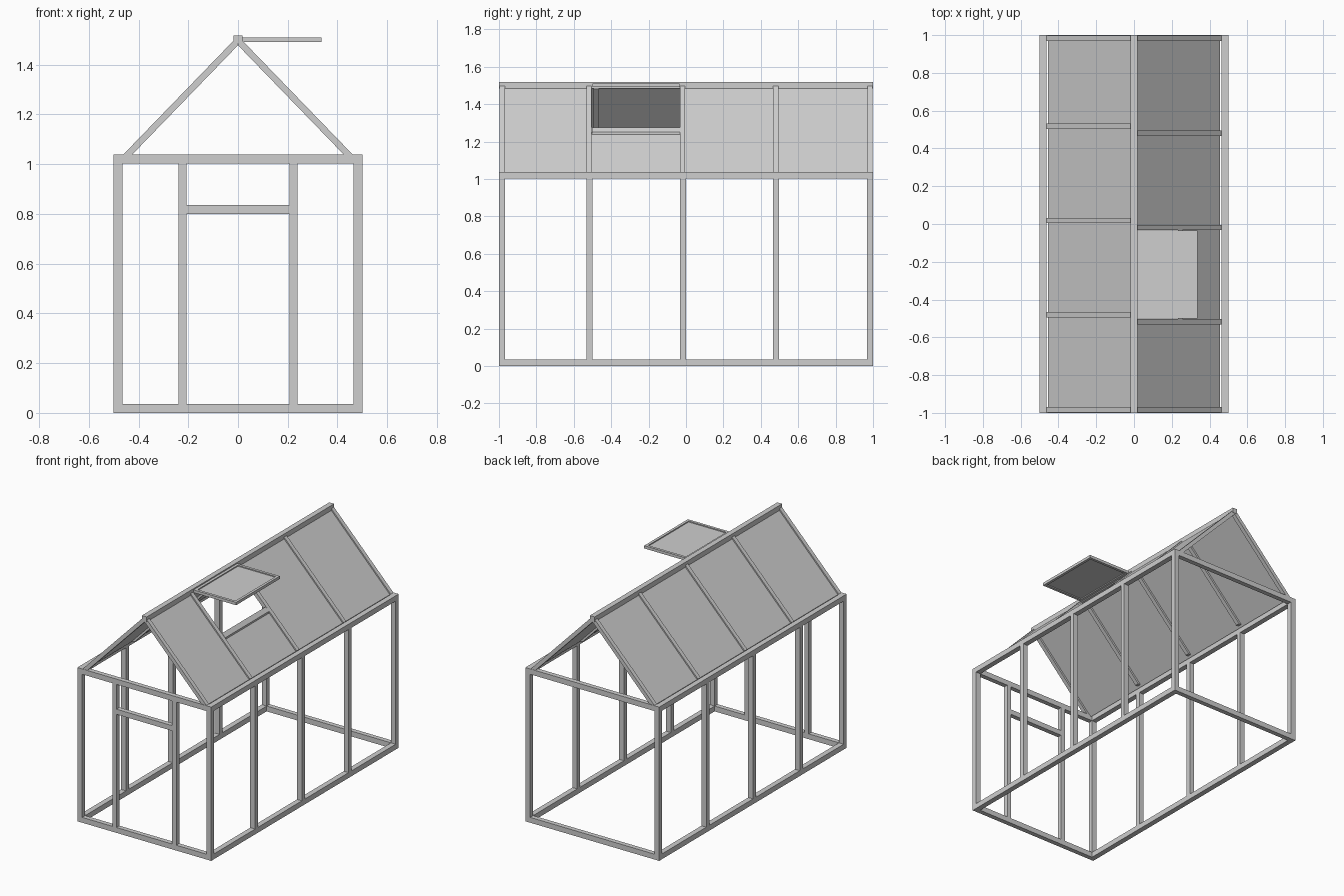
import bpy
import bmesh

cube = bpy.data.objects.get("Cube")
if cube:
    bpy.data.objects.remove(cube, do_unlink=True)

# Single grey finish
grey = bpy.data.materials.new("pale_grey")
grey.use_nodes = True
COLOR = (0.62, 0.62, 0.62, 1)
grey.diffuse_color = COLOR
grey.node_tree.nodes["Principled BSDF"].inputs["Base Color"].default_value = COLOR


def prism(name, profile, y0, y1):
    """Extrude an x-z profile along y."""
    bm = bmesh.new()
    face = bm.faces.new([bm.verts.new((x, y0, z)) for x, z in profile])
    out = bmesh.ops.extrude_face_region(bm, geom=[face])
    moved = [v for v in out["geom"] if isinstance(v, bmesh.types.BMVert)]
    bmesh.ops.translate(bm, vec=(0, y1 - y0, 0), verts=moved)
    bmesh.ops.recalc_face_normals(bm, faces=bm.faces)
    mesh = bpy.data.meshes.new(name)
    bm.to_mesh(mesh)
    bm.free()
    mesh.materials.append(grey)
    obj = bpy.data.objects.new(name, mesh)
    bpy.context.collection.objects.link(obj)
    return obj


def box(name, x0, x1, y0, y1, z0, z1):
    return prism(name, [(x0, z0), (x1, z0), (x1, z1), (x0, z1)], y0, y1)


W, L = 0.5, 1.0          # half width and half length
T, P = 0.036, 0.032      # beam and post thickness
EAVE, TOP = 1.002, 1.038
APEX = 1.515             # roof line continued to the centre
SLOPE = (APEX - TOP) / 0.462
BAYS = (-0.532, -0.033, 0.466)


def roof_strip(side, x0, x1, drop0, drop1):
    """Sloping profile between two x positions, measured below the roof line."""
    def point(x, drop):
        return (side * x, APEX - SLOPE * x - drop)
    return [point(x0, drop0), point(x1, drop0), point(x1, drop1), point(x0, drop1)]


# Side walls and roof slopes
for side, label in ((1, "left"), (-1, "right")):
    xa, xb = sorted((side * (W - T), side * W))
    for name, z0, z1 in (("sill", 0, T), ("eave", EAVE, TOP)):
        box(f"{label}_{name}", xa, xb, -L, L, z0, z1)
    for i, y in enumerate((-L, *BAYS, L - P)):
        box(f"{label}_post_{i}", xa, xb, y, y + P, T, EAVE)

    # Rafters, with feet cut level on the eave
    rafter = [(side * x, z) for x, z in
              ((0.462, TOP), (0.426, TOP), (0, 1.478), (0.01, 1.505))]
    spots = (-L + 0.003, *BAYS, L - 0.03)
    for i, y in enumerate(spots):
        a, b = (y, y + 0.028) if side > 0 else (-y - 0.028, -y)
        prism(f"{label}_rafter_{i}", rafter, a, b)

# End frames
for label, y in (("front", -L), ("back", L - P)):
    box(f"{label}_sill", -W + T, W - T, y, y + P, 0, T)
    box(f"{label}_tie_beam", -W + T, W - T, y, y + P, EAVE, TOP)

# Doorway in the front
for label, x in (("left", 0.207), ("right", -0.239)):
    box(f"{label}_door_post", x, x + P, -L, -L + P, T, EAVE)
box("door_lintel", -0.207, 0.207, -L, -L + P, 0.8, 0.835)

# Ridge
box("ridge_beam", -0.018, 0.018, -L, L, 1.484, 1.518)

# Roof panels, leaving the vent opening clear
END, HATCH_A, HATCH_B = 0.975, -0.502, -0.031
full = (0.012, 0.455, 0.012, 0.018)
prism("right_roof_panel", roof_strip(-1, *full), -END, END)
prism("left_roof_panel_front", roof_strip(1, *full), -END, HATCH_A)
prism("left_roof_panel_back", roof_strip(1, *full), HATCH_B, END)
prism("left_roof_panel_under_vent", roof_strip(1, 0.245, 0.455, 0.012, 0.018),
      HATCH_A, HATCH_B)
prism("vent_crossbar", roof_strip(1, 0.232, 0.256, 0.0, 0.032), HATCH_A, HATCH_B)

# Raised roof vent: frame and pane
X0, X1, Y0, Y1, B = 0.018, 0.336, -0.5, -0.034, 0.018
Z0, Z1 = 1.491, 1.51
for label, y in (("front", Y0), ("back", Y1 - B)):
    box(f"vent_rail_{label}", X0, X1, y, y + B, Z0, Z1)
for label, x in (("inner", X0), ("outer", X1 - B)):
    box(f"vent_stile_{label}", x, x + B, Y0 + B, Y1 - B, Z0, Z1)
box("vent_pane", X0 + B, X1 - B, Y0 + B, Y1 - B, 1.498, 1.503)
